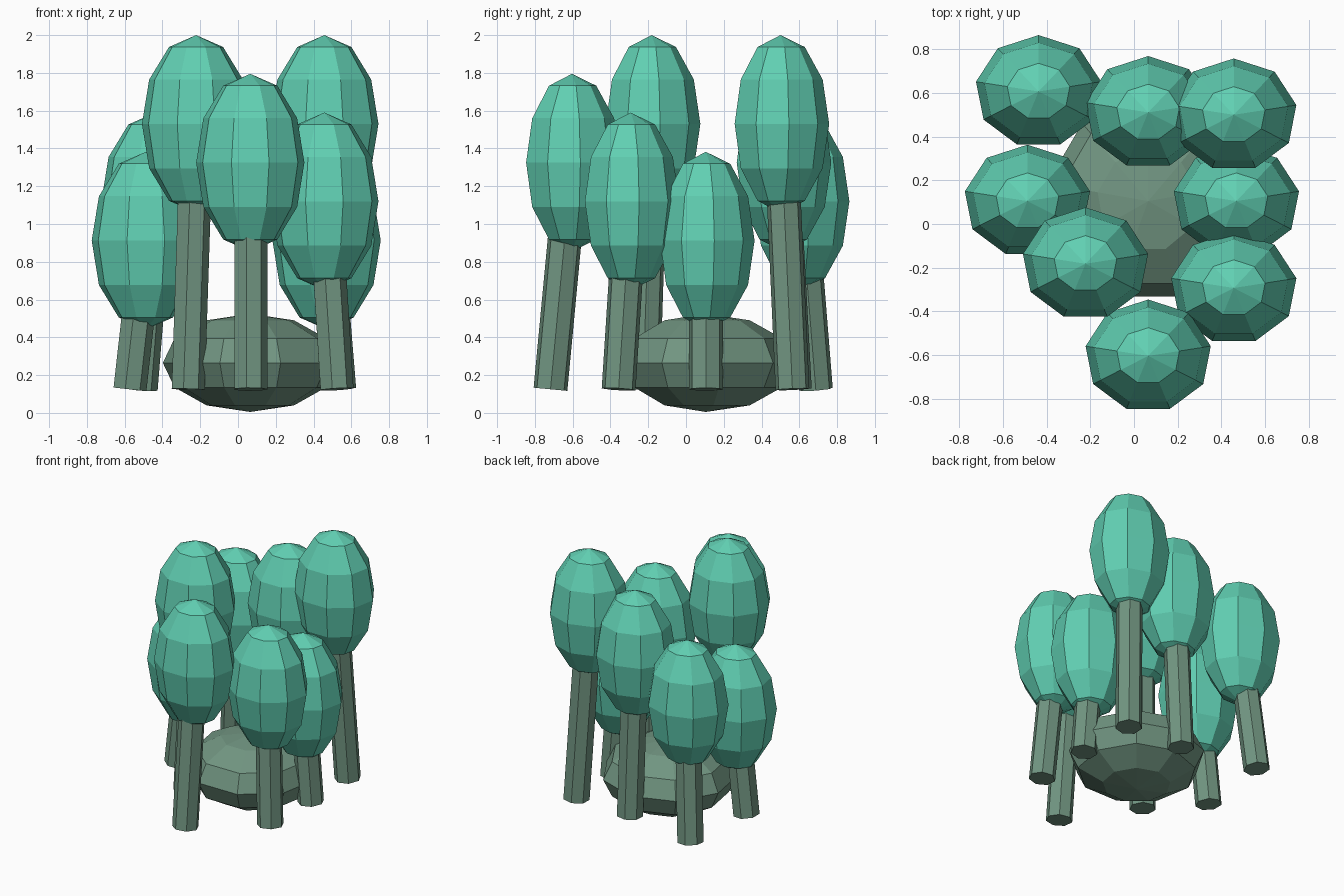
import bpy
from mathutils import Vector

cube = bpy.data.objects.get("Cube")
if cube:
    bpy.data.objects.remove(cube, do_unlink=True)


def make_material(name, rgb):
    mat = bpy.data.materials.new(name)
    mat.use_nodes = True
    color = (*rgb, 1.0)
    mat.diffuse_color = color
    bsdf = mat.node_tree.nodes["Principled BSDF"]
    bsdf.inputs["Base Color"].default_value = color
    bsdf.inputs["Roughness"].default_value = 0.9
    return mat


LEAF = make_material("leaf_teal", (0.118, 0.62, 0.445))
MOSS = make_material("moss_green", (0.165, 0.3, 0.22))


def finish(name, mat):
    obj = bpy.context.object
    obj.name = name
    obj.data.materials.append(mat)
    return obj


def faceted_ball(name, center, radii, mat):
    """Low-poly ellipsoid with nine sides."""
    bpy.ops.mesh.primitive_uv_sphere_add(segments=9, ring_count=6, radius=1, location=center)
    obj = finish(name, mat)
    obj.scale = radii
    return obj


def post(name, start, end, radius, mat):
    """Straight prism between two points."""
    axis = end - start
    bpy.ops.mesh.primitive_cylinder_add(vertices=7, radius=radius, depth=axis.length,
                                        location=(start + end) / 2)
    obj = finish(name, mat)
    # turn every post so that one corner points along +x
    for v in obj.data.vertices:
        v.co.x, v.co.y = v.co.y, v.co.x
    obj.data.flip_normals()
    obj.rotation_mode = 'QUATERNION'
    obj.rotation_quaternion = Vector((0, 0, 1)).rotation_difference(axis)
    return obj


# central bush
HUB = Vector((0.065, 0.105, 0.265))
faceted_ball("bush", HUB, (0.47, 0.465, 0.26), MOSS)

# trees: crown x, crown y, crown centre height; trunks splay away from the hub
TREES = [
    (-0.437, 0.607, 1.12), (0.065, 0.511, 1.325), (0.457, 0.5, 1.53),
    (-0.488, 0.105, 0.912), (0.469, 0.105, 0.912), (-0.222, -0.182, 1.53),
    (0.457, -0.293, 1.12), (0.065, -0.604, 1.325),
]
SPLAY = 1.16
BASE_Z = 0.125

for i, (x, y, z) in enumerate(TREES, 1):
    crown = Vector((x, y, z))
    foot = HUB + (crown - HUB) * SPLAY
    foot.z = BASE_Z
    faceted_ball(f"crown_{i}", crown, (0.291, 0.258, 0.47), LEAF)
    post(f"trunk_{i}", foot, crown, 0.092, MOSS)
